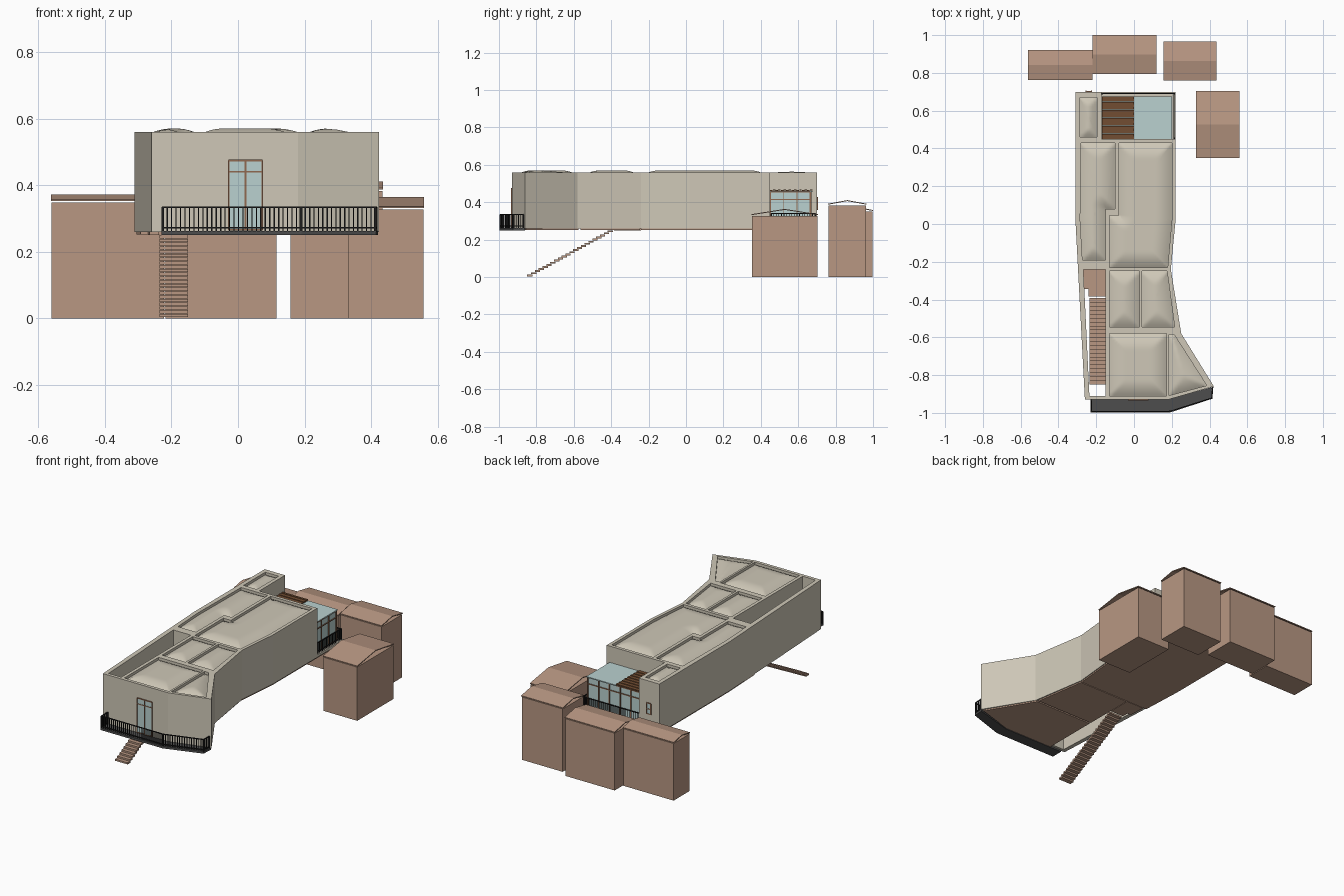
import bpy, bmesh
from mathutils import Vector
from mathutils.geometry import intersect_point_line

if "Cube" in bpy.data.objects:
    bpy.data.objects.remove(bpy.data.objects["Cube"])


def material(name, r, g, b):
    m = bpy.data.materials.new(name)
    m.use_nodes = True
    m.diffuse_color = (r, g, b, 1)
    m.node_tree.nodes["Principled BSDF"].inputs["Base Color"].default_value = (r, g, b, 1)
    return m


STONE = material("pale stone", .62, .575, .475)
CLAY = material("clay", .48, .31, .225)
GLASS = material("pale glass", .49, .64, .63)
WOOD = material("dark wood", .17, .075, .032)
FRAME = material("frame wood", .28, .14, .08)
BLACK = material("black metal", .012, .012, .012)
GREY = material("dark grey", .075, .075, .075)


def finish(name, bm, mat):
    bmesh.ops.recalc_face_normals(bm, faces=bm.faces)
    mesh = bpy.data.meshes.new(name)
    bm.to_mesh(mesh)
    bm.free()
    mesh.materials.append(mat)
    ob = bpy.data.objects.new(name, mesh)
    bpy.context.collection.objects.link(ob)
    return ob


def add_prism(bm, outline, z0, z1):
    low = [bm.verts.new((x, y, z0)) for x, y in outline]
    high = [bm.verts.new((x, y, z1)) for x, y in outline]
    bm.faces.new(low)
    bm.faces.new(high)
    for i in range(len(low)):
        j = (i + 1) % len(low)
        bm.faces.new((low[i], low[j], high[j], high[i]))


def rect(x0, x1, y0, y1):
    return [(x0, y0), (x1, y0), (x1, y1), (x0, y1)]


def add_box(bm, x0, x1, y0, y1, z0, z1):
    add_prism(bm, rect(x0, x1, y0, y1), z0, z1)


def add_bar(bm, p, q, r):
    """Square bar of half width r between two points at one height."""
    p, q = Vector(p), Vector(q)
    side = (q - p).normalized().cross(Vector((0, 0, 1))) * r
    add_prism(bm, [v.xy for v in (p + side, q + side, q - side, p - side)], p.z - r, p.z + r)


def prism(name, outline, z0, z1, mat):
    bm = bmesh.new()
    add_prism(bm, outline, z0, z1)
    return finish(name, bm, mat)


# Outline of the raised building and its roof fields
OUTER = [(-.31, .7), (-.31, .02), (-.26, -.93), (.18, -.93), (.423, -.86),
         (.25, -.58), (.195, -.24), (.22, .02), (.22, .7)]
COURT = [(-.268, -.24), (-.15, -.24), (-.15, -.91), (-.236, -.91)]
PANELS = {
    "rear_left": [(-.28, .43), (-.10, .43), (-.10, .08), (-.15, .08), (-.15, -.19), (-.273, -.19), (-.285, .02)],
    "rear_right": [(-.08, .43), (.2, .43), (.2, .02), (.178, -.23), (-.13, -.23), (-.13, .045), (-.08, .045)],
    "middle_left": rect(-.13, .028, -.545, -.25),
    "middle_right": [(.042, -.25), (.175, -.25), (.215, -.545), (.042, -.545)],
    "front_left": rect(-.13, .172, -.91, -.58),
    "front_corner": [(.184, -.585), (.212, -.585), (.385, -.855), (.184, -.908)],
    "rear_block": rect(-.285, -.195, .46, .67),
}

# Main body with courtyard, rear terrace and roof recesses cut out
body = prism("building_walls", OUTER, .26, .56, STONE)
bm = bmesh.new()
add_prism(bm, COURT, .2, .7)
add_box(bm, -.172, .3, .45, .8, .275, .7)
for outline in PANELS.values():
    add_prism(bm, outline, .535, .7)
cutter = finish("cutter", bm, STONE)
cutter.hide_render = True
cut = body.modifiers.new("cut", 'BOOLEAN')
cut.operation = 'DIFFERENCE'
cut.solver = 'EXACT'
cut.object = cutter
bpy.context.view_layer.update()
body.data = bpy.data.meshes.new_from_object(body.evaluated_get(bpy.context.evaluated_depsgraph_get()))
body.modifiers.clear()
bpy.data.objects.remove(cutter)


# Cushion shaped roof panels
def cushion(name, outline):
    pts = [Vector((x, y, 0)) for x, y in outline]
    bm = bmesh.new()
    bm.faces.new([bm.verts.new(p) for p in pts])
    bmesh.ops.triangulate(bm, faces=bm.faces[:])
    for axis in (0, 1):
        values = [p[axis] for p in pts]
        count = int((max(values) - min(values)) / .012)
        for i in range(1, count):
            co, no = Vector(), Vector()
            co[axis] = min(values) + (max(values) - min(values)) * i / count
            no[axis] = 1
            bmesh.ops.bisect_plane(bm, geom=bm.verts[:] + bm.edges[:] + bm.faces[:],
                                   plane_co=co, plane_no=no)
    for v in bm.verts:
        dist = 1
        for a, b in zip(pts, pts[1:] + pts[:1]):
            near, t = intersect_point_line(v.co, a, b)
            near = a.lerp(b, min(max(t, 0), 1))
            dist = min(dist, (v.co - near).length)
        v.co.z = .544 + .026 * (1 - (1 - min(dist / .085, 1)) ** 2)
    for f in bm.faces:
        f.smooth = True
        if f.normal.z < 0:
            f.normal_flip()
    finish(name + "_roof_panel", bm, STONE)


for key, outline in PANELS.items():
    cushion(key, outline)

# Floor plates under the rooms, and the stair landing
prism("rear_floor", [(-.305, .69), (-.305, .02), (-.293, -.24), (.19, -.24), (.215, .02), (.215, .69)], .252, .261, CLAY)
prism("middle_floor", [(-.15, -.245), (.19, -.245), (.24, -.565), (-.15, -.565)], .252, .261, CLAY)
prism("front_floor", [(-.15, -.575), (.243, -.575), (.41, -.855), (.18, -.925), (-.15, -.925)], .252, .261, CLAY)
prism("landing", [(-.27, -.24), (-.15, -.24), (-.15, -.385), (-.24, -.385), (-.24, -.345), (-.266, -.345)],
      .25, .261, CLAY)

# Open stair
bm = bmesh.new()
STEPS = 22
for i in range(STEPS):
    y = -.405 - .43 * i / (STEPS - 1)
    z = .25 - .236 * i / (STEPS - 1)
    add_box(bm, -.235, -.15, y - .014, y + .014, z - .01, z)
finish("stair", bm, CLAY)

# Front balcony slab
prism("balcony", [(-.23, -.925), (-.23, -.998), (.19, -.998), (.415, -.925), (.42, -.862), (.18, -.928)],
      .25, .263, GREY)


# Railings
def railing(name, path, z0, z1, spacing):
    bm = bmesh.new()
    for a, b in zip(path, path[1:]):
        a, b = Vector(a), Vector(b)
        for z in (z0 + .012, z1):
            add_bar(bm, (a.x, a.y, z), (b.x, b.y, z), .0025)
        count = max(1, round((b - a).length / spacing))
        for i in range(count + 1):
            p = a.lerp(b, i / count)
            r = .004 if i in (0, count) else .0018
            add_box(bm, p.x - r, p.x + r, p.y - r, p.y + r, z0, z1)
    finish(name, bm, BLACK)


railing("balcony_railing", [(-.226, -.932), (-.226, -.992), (.189, -.992), (.412, -.921), (.415, -.87)],
        .26, .334, .0135)
railing("terrace_railing", [(.212, .455), (.212, .69), (-.168, .69)], .275, .34, .0135)


# Glazing with timber bars, laid against a wall facing along y or x
def glazing(name, axis, at, span, z0, z1, mullions, transom, glass=True):
    bars, pane = bmesh.new(), bmesh.new()

    def put(bm, a, b, low, high, depth):
        if axis == 'y':
            add_box(bm, a, b, at - depth, at + depth, low, high)
        else:
            add_box(bm, at - depth, at + depth, a, b, low, high)

    w = .0025
    for i in range(mullions + 2):
        c = span[0] + (span[1] - span[0]) * i / (mullions + 1)
        put(bars, c - w, c + w, z0, z1, .0045)
    for z in (z0, transom, z1):
        put(bars, span[0], span[1], z - w, z + w, .004)
    finish(name + "_frame", bars, FRAME)
    if glass:
        put(pane, span[0], span[1], z0, z1, .002)
        finish(name + "_glass", pane, GLASS)
    else:
        pane.free()


glazing("front_door", 'y', -.931, (-.028, .073), .266, .474, 1, .44)
glazing("rear_window", 'y', .701, (-.255, -.225), .36, .425, 0, .39)

# Rear glass room: glazed box, timber bars, louvred half roof
prism("glass_room", rect(-.17, .195, .45, .665), .275, .455, GLASS)
glazing("glass_room_side", 'x', .196, (.452, .664), .277, .455, 2, .415, False)
glazing("glass_room_back", 'y', .666, (-.168, .194), .277, .455, 4, .415, False)
prism("glass_roof", rect(0, .2, .45, .675), .455, .461, GLASS)
bm = bmesh.new()
for i in range(16):
    y = .457 + .0141 * i
    add_box(bm, -.17, 0, y - .0066, y + .0066, .458 + .004 * (i % 2), .466 + .003 * (i % 2))
finish("roof_louvres", bm, WOOD)


# Neighbouring houses: plain block with a thin pitched roof sheet
def house(name, x0, x1, y0, y1, eave, ridge):
    prism(name + "_walls", rect(x0, x1, y0 + .003, y1 - .003), 0, eave - .004, CLAY)
    bm = bmesh.new()
    mid, t = (y0 + y1) / 2, .005
    section = [(y0, eave), (mid, ridge - t), (y1, eave), (y1, eave + t), (mid, ridge), (y0, eave + t)]
    ends = [[bm.verts.new((x, y, z)) for y, z in section] for x in (x0 - .002, x1 + .002)]
    for e in ends:
        bm.faces.new(e)
    for i in range(6):
        j = (i + 1) % 6
        bm.faces.new((ends[0][i], ends[0][j], ends[1][j], ends[1][i]))
    finish(name + "_roof", bm, CLAY)


house("west_house", -.56, -.222, .762, .922, .352, .372)
house("north_house", -.217, .116, .795, 1, .353, .378)
house("northeast_house", .158, .434, .76, .965, .387, .411)
house("east_house", .33, .557, .35, .705, .331, .364)
